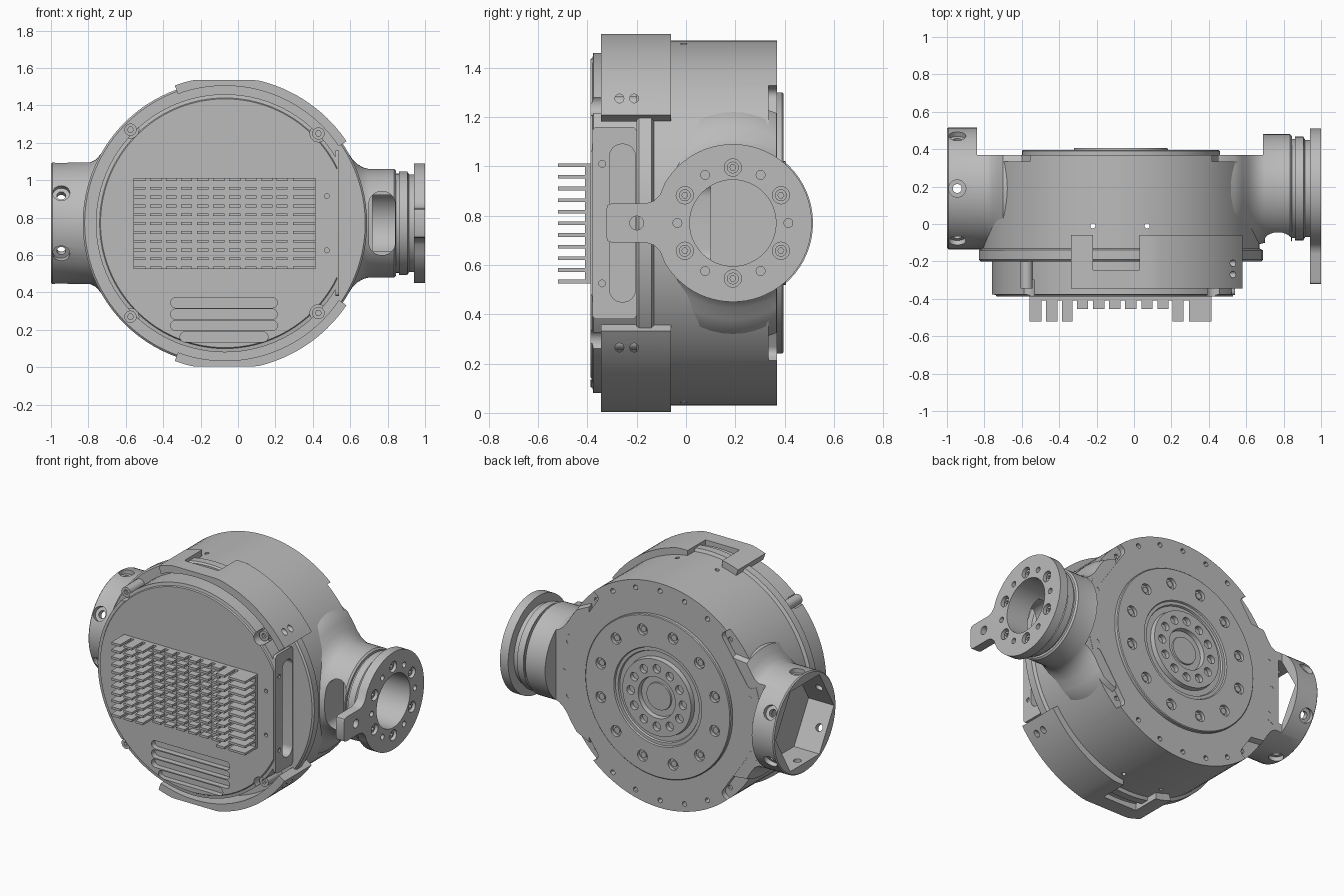
import bpy, bmesh
from math import sin, cos, pi, radians
from mathutils import Matrix, Vector

if "Cube" in bpy.data.objects:
    bpy.data.objects.remove(bpy.data.objects["Cube"])

metal = bpy.data.materials.new("plain_grey_metal")
metal.use_nodes = True
GREY = (0.5, 0.5, 0.5, 1)
metal.diffuse_color = GREY
metal.node_tree.nodes["Principled BSDF"].inputs["Base Color"].default_value = GREY

CX, CZ, ARM_Y = -0.07, 0.77, 0.19     # housing axis (along y) and arm axis (along x)
PLACE = {"x": lambda u, v, w: (w, u, v),
         "y": lambda u, v, w: (u, w, v),
         "z": lambda u, v, w: (u, v, w)}


def finish(name, bm, matrix=None):
    if matrix:
        bm.transform(matrix)
    bmesh.ops.recalc_face_normals(bm, faces=bm.faces)
    mesh = bpy.data.meshes.new(name)
    bm.to_mesh(mesh)
    bm.free()
    mesh.materials.append(metal)
    ob = bpy.data.objects.new(name, mesh)
    bpy.context.collection.objects.link(ob)
    return ob


def stack(bm, rings):
    """Skin a list of equal point rings and cap both ends."""
    rows = [[bm.verts.new(p) for p in ring] for ring in rings]
    n = len(rows[0])
    for a, b in zip(rows, rows[1:]):
        for i in range(n):
            bm.faces.new((a[i], a[(i + 1) % n], b[(i + 1) % n], b[i]))
    bm.faces.new(rows[0])
    bm.faces.new(rows[-1])


def prisms(name, outlines, axis, a, b, matrix=None):
    bm = bmesh.new()
    for pts in outlines:
        stack(bm, [[PLACE[axis](u, v, w) for u, v in pts] for w in (a, b)])
    return finish(name, bm, matrix)


def lathe(name, axis, centre, profile, n=96):
    bm = bmesh.new()
    stack(bm, [[PLACE[axis](u, v, w) for u, v in circle(*centre, r, n)] for w, r in profile])
    return finish(name, bm)


def circle(u, v, r, n=24):
    return [(u + r * cos(2 * pi * i / n), v + r * sin(2 * pi * i / n)) for i in range(n)]


def rect(u0, u1, v0, v1):
    return [(u0, v0), (u1, v0), (u1, v1), (u0, v1)]


def rounded(u0, u1, v0, v1, r, n=8):
    pts = []
    for k, (u, v) in enumerate(((u1 - r, v1 - r), (u0 + r, v1 - r),
                                (u0 + r, v0 + r), (u1 - r, v0 + r))):
        for i in range(n + 1):
            t = (k + i / n) * pi / 2
            pts.append((u + r * cos(t), v + r * sin(t)))
    return pts


def around(u, v, radius, r, angles, n=20):
    return [circle(u + radius * cos(radians(t)), v + radius * sin(radians(t)), r, n)
            for t in angles]


def cut(ob, *cutters):
    for cutter in cutters:
        cutter.hide_render = True
        mod = ob.modifiers.new("cut", "BOOLEAN")
        mod.operation, mod.solver, mod.object = "DIFFERENCE", "EXACT", cutter
        bpy.context.view_layer.update()
        graph = bpy.context.evaluated_depsgraph_get()
        mesh = bpy.data.meshes.new_from_object(ob.evaluated_get(graph))
        ob.modifiers.clear()
        ob.data = mesh
        bpy.data.objects.remove(cutter)


# Drum housing with front flange, rear corner notches and rim screw holes
housing = lathe("drum_housing", "y", (CX, CZ),
                [(-0.2, 0.75), (-0.19, 0.76), (-0.14, 0.76), (-0.13, 0.74), (0.37, 0.74)])
notches = []
for t in (34, 146, 214, 326):
    c, s = cos(radians(t)), sin(radians(t))
    notches.append([(CX + u * c - v * s, CZ + u * s + v * c)
                    for u, v in rounded(0.66, 0.85, -0.19, 0.19, 0.03, 4)])
cut(housing,
    prisms("notch_cutter", notches, "y", 0.335, 0.45),
    prisms("rim_hole_cutter", around(CX, CZ, 0.69, 0.016, range(0, 360, 15), 12), "y", 0.32, 0.45),
    prisms("side_hole_cutter", [circle(x, y, 0.014, 12) for x, y in
                                ((-0.22, -0.01), (0.07, -0.01), (0.07, -0.08))], "z", -1, 3))

# Rear bearing plate with groove, hub and bolt circles
rear = lathe("rear_plate", "y", (CX, CZ),
             [(0.36, 0.53), (0.39, 0.53), (0.395, 0.525), (0.395, 0.32), (0.385, 0.315),
              (0.385, 0.295), (0.374, 0.29), (0.374, 0.255), (0.405, 0.25), (0.405, 0.135),
              (0.376, 0.13), (0.376, 0.09), (0.385, 0.088)])
cut(rear,
    prisms("bolt_cutter", around(CX, CZ, 0.43, 0.036, range(15, 375, 30)), "y", 0.373, 0.5),
    prisms("hub_cutter", around(CX, CZ, 0.19, 0.028, range(0, 360, 30)), "y", 0.376, 0.5))
prisms("rear_bolts", around(CX, CZ, 0.43, 0.02, range(15, 375, 30)), "y", 0.37, 0.384)

# Front cover, flat on one side, with vents and a cable slot
cover = lathe("front_cover", "y", (CX, CZ),
              [(-0.387, 0.665), (-0.379, 0.67), (-0.376, 0.69), (-0.19, 0.69)])
vents = [rounded(-0.36, 0.21, z - 0.027, z + 0.027, 0.026) for z in (0.345, 0.284, 0.223)]
vents.append(rounded(-0.31, 0.16, 0.135, 0.189, 0.026))
screw_spots = [(-0.575, 1.27), (-0.575, 0.27), (0.43, 1.25), (0.43, 0.29)]
cut(cover,
    prisms("flat_cutter", [rect(0.53, 0.9, 0, 2)], "y", -0.6, 0),
    prisms("vent_cutter", vents, "y", -0.6, -0.35),
    prisms("screw_notch_cutter", [circle(x, z, 0.045) for x, z in screw_spots], "y", -0.6, -0.3),
    prisms("cover_hole_cutter", [circle(0.475, z, 0.013, 12) for z in (0.625, 0.915)],
           "y", -0.6, -0.36),
    prisms("cable_cutter", [rounded(-0.31, -0.205, 0.45, 1.09, 0.05)], "x", 0.38, 0.8))
plate = prisms("cover_side_plate", [rounded(-0.38, -0.2, 0.38, 1.16, 0.02, 4)], "x", 0.522, 0.54)
cut(plate,
    prisms("cable_cutter", [rounded(-0.31, -0.205, 0.45, 1.09, 0.05)], "x", 0.4, 0.8),
    prisms("plate_hole_cutter", [circle(-0.34, z, 0.014, 12) for z in (0.525, 1.01)], "x", 0.4, 0.8))
screws = prisms("cover_screws", [circle(x, z, 0.033) for x, z in screw_spots], "y", -0.345, -0.19)
cut(screws, prisms("socket_cutter", [circle(x, z, 0.016, 6) for x, z in screw_spots],
                   "y", -0.5, -0.325))

# Heat sink: base and rows of tall and short fins
prisms("heat_sink_base", [rect(-0.56, 0.415, 0.525, 1.012)], "y", -0.41, -0.38)
rows = [0.525 + 0.0472 * i for i in range(11)]
tall = [(-0.56, -0.495), (-0.47, -0.41), (-0.385, -0.33), (0.205, 0.265), (0.293, 0.415)]
short = [(x, x + 0.06) for x in (-0.305 + 0.086 * i for i in range(6))]
for name, columns, tip in (("tall_fins", tall, -0.52), ("short_fins", short, -0.455)):
    prisms(name, [rect(a, b, z, z + 0.015) for a, b in columns for z in rows], "y", tip, -0.405)

# Upper and lower curved guards, flattened at the extremes
for name, sign in (("upper_guard", 1), ("lower_guard", -1)):
    angles = [radians(34 + 76 * i / 32) for i in range(33)]
    ring = [(r * cos(t), r * sin(t)) for r, ts in ((0.784, angles), (0.735, angles[::-1]))
            for t in ts]
    outline = [(CX + u, CZ + sign * min(v, 0.766)) for u, v in ring]
    guard = prisms(name, [outline], "y", -0.345, -0.06)
    cut(guard,
        prisms("window_cutter", [rect(-0.22, 0.03, -0.245, 0.05)], "z",
               CZ + sign * 0.6, CZ + sign * 0.9),
        prisms("guard_hole_cutter", [circle(y, CZ + sign * 0.505, 0.018, 16)
                                     for y in (-0.27, -0.21)], "x", 0.3, 0.9))

# Right-hand end: flared arm with window and stepped neck
arm = lathe("flared_arm", "x", (ARM_Y, CZ),
            [(0.45, 0.48), (0.54, 0.44), (0.58, 0.39), (0.61, 0.345), (0.64, 0.315), (0.67, 0.298),
             (0.7, 0.29), (0.835, 0.29), (0.845, 0.28), (0.845, 0.265), (0.86, 0.265),
             (0.86, 0.277), (0.905, 0.277), (0.915, 0.26), (0.95, 0.26)], 64)
cut(arm,
    prisms("trim_cutter", [rect(0.3, 0.69, 0.368, 0.9)], "z", -1, 3),
    prisms("front_trim_cutter", [rect(0.3, 0.9, -0.5, -0.135)], "z", -1, 3),
    prisms("arm_bore_cutter", [circle(ARM_Y, CZ, 0.175, 48)], "x", 0.72, 1.2),
    prisms("window_cutter", [rounded(0.7, 0.84, 0.6, 0.94, 0.065)], "y", -0.5, 0.1))

# Mounting flange with locating tab and bolt holes
half_tab = [(-0.087, 0.16), (-0.105, 0.115), (-0.13, 0.09), (-0.16, 0.08), (-0.3, 0.08),
            (-0.317, 0.073), (-0.322, 0.06)]
outline = [(ARM_Y + 0.32 * cos(radians(t)), CZ + 0.32 * sin(radians(t)))
           for t in range(-145, 146, 5)]
outline += [(y, CZ + z) for y, z in half_tab] + [(y, CZ - z) for y, z in half_tab[::-1]]
flange = prisms("mounting_flange", [outline], "x", 0.94, 1.0)
big, small = range(30, 390, 60), range(0, 360, 60)
cut(flange,
    prisms("bore_cutter", [circle(ARM_Y, CZ, 0.175, 48)], "x", 0.8, 1.2),
    prisms("counterbore_cutter", around(ARM_Y, CZ, 0.225, 0.035, big), "x", 0.965, 1.2),
    prisms("small_hole_cutter", around(ARM_Y, CZ, 0.225, 0.018, small), "x", 0.8, 1.2),
    prisms("tab_hole_cutter", [circle(-0.2, CZ, 0.028)], "x", 0.8, 1.2))
bolts = prisms("flange_bolts", around(ARM_Y, CZ, 0.225, 0.024, big), "x", 0.95, 0.985)
cut(bolts, prisms("socket_cutter", around(ARM_Y, CZ, 0.225, 0.012, big, 6), "x", 0.97, 1.2))

# Left-hand end: open collar with six-sided bore and radial screw holes
collar = lathe("open_collar", "x", (ARM_Y, CZ),
               [(-1.0, 0.318), (-0.993, 0.325), (-0.79, 0.325), (-0.76, 0.34),
                (-0.73, 0.375), (-0.7, 0.42), (-0.6, 0.43)], 64)
cut(collar,
    prisms("trim_cutter", [rect(-0.84, -0.3, 0.368, 0.9)], "z", -1, 3),
    prisms("front_trim_cutter", [rect(-0.9, -0.3, -0.5, -0.136)], "z", -1, 3),
    prisms("six_sided_cutter", [circle(ARM_Y, CZ, 0.303, 6)], "x", -1.2, -0.815))
for k in range(6):
    turn = Matrix.Translation(Vector((0, ARM_Y, CZ))) @ Matrix.Rotation(k * pi / 3, 4, "X")
    for r, depth in ((0.046, 0.295), (0.024, 0.2)):
        cut(collar, prisms("radial_cutter", [circle(-0.945, 0, r)], "z", depth, 0.4, turn))

# Smooth shading with crisp edges
bpy.ops.object.select_all(action="DESELECT")
for ob in bpy.context.collection.objects:
    if ob.type == "MESH":
        ob.select_set(True)
        bpy.context.view_layer.objects.active = ob
bpy.ops.object.shade_smooth_by_angle(angle=radians(30))
